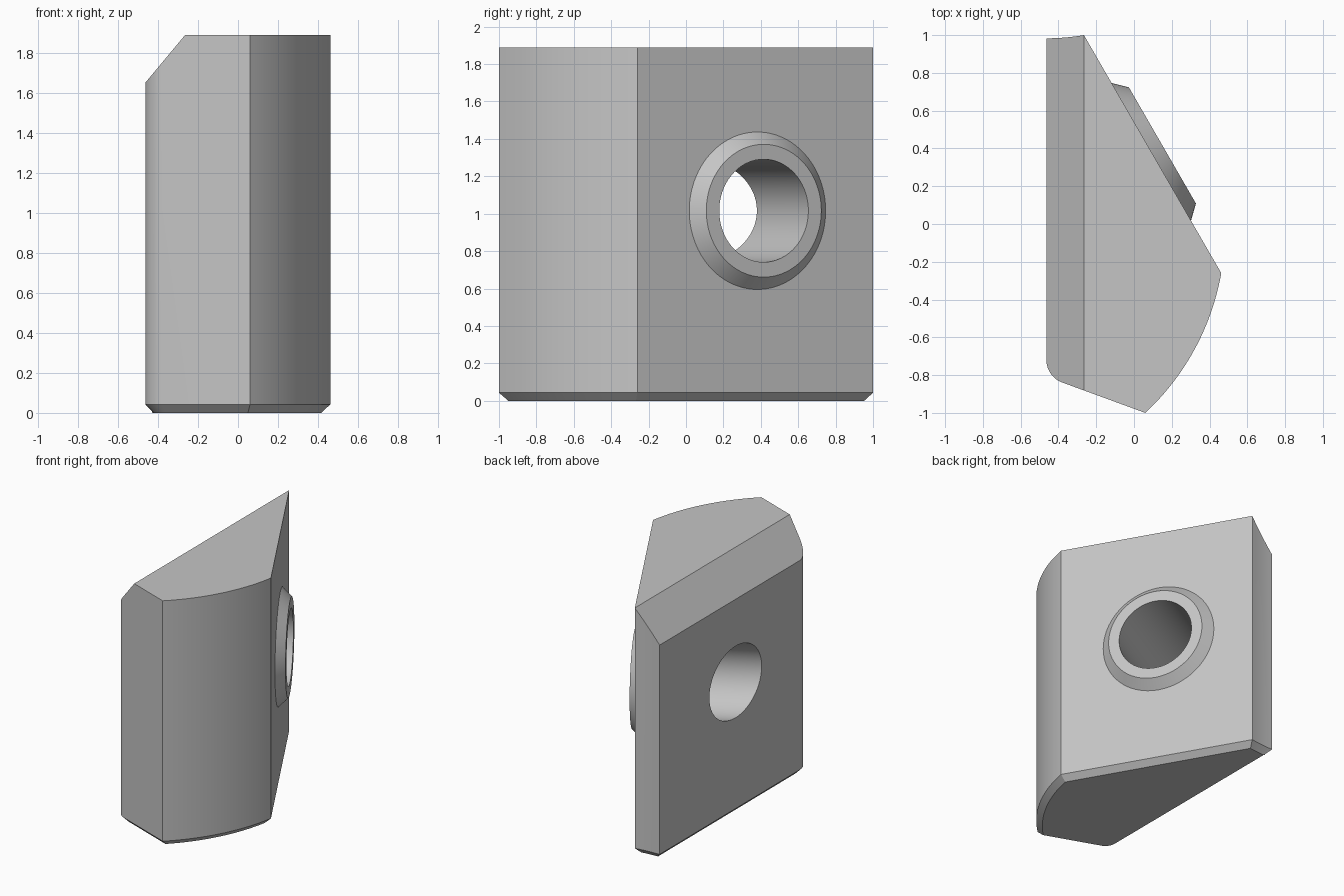
import bpy, bmesh
from math import sin, cos, tan, pi, atan2, radians
from mathutils import Vector

cube = bpy.data.objects.get("Cube")
if cube:
    bpy.data.objects.remove(cube, do_unlink=True)

HEIGHT, BEVEL = 1.89, 0.043

grey = bpy.data.materials.new("plain_grey")
grey.use_nodes = True
grey.diffuse_color = (0.56, 0.56, 0.56, 1)
grey.node_tree.nodes["Principled BSDF"].inputs["Base Color"].default_value = (0.56, 0.56, 0.56, 1)


def arc(a, b, turn, steps):
    """Points from a to b on an arc that turns left by the given degrees."""
    a, b = Vector(a), Vector(b)
    half = radians(turn) / 2
    chord = b - a
    left = Vector((-chord.y, chord.x))
    centre = (a + b) / 2 + left / (2 * tan(half))
    r = a - centre
    points = []
    for i in range(steps + 1):
        t = 2 * half * i / steps
        points.append(centre + Vector((r.x * cos(t) - r.y * sin(t), r.x * sin(t) + r.y * cos(t))))
    return points


def inset(points, d):
    """Mitred inward offset of a counter-clockwise outline."""
    result = []
    for i, p in enumerate(points):
        e1 = (p - points[i - 1]).normalized()
        e2 = (points[(i + 1) % len(points)] - p).normalized()
        n1, n2 = Vector((-e1.y, e1.x)), Vector((-e2.y, e2.x))
        result.append(p + (n1 + n2) * d / (1 + n1.dot(n2)))
    return result


def loft(name, rings):
    """Closed solid through equal-length rings of points."""
    bm = bmesh.new()
    loops = [[bm.verts.new(p) for p in ring] for ring in rings]
    n = len(loops[0])
    for low, high in zip(loops, loops[1:]):
        for i in range(n):
            j = (i + 1) % n
            bm.faces.new((low[i], low[j], high[j], high[i]))
    bm.faces.new(loops[0][::-1])
    bm.faces.new(loops[-1])
    bmesh.ops.recalc_face_normals(bm, faces=bm.faces)
    mesh = bpy.data.meshes.new(name)
    bm.to_mesh(mesh)
    bm.free()
    mesh.materials.append(grey)
    obj = bpy.data.objects.new(name, mesh)
    bpy.context.collection.objects.link(obj)
    return obj


def select(obj):
    bpy.ops.object.select_all(action='DESELECT')
    obj.select_set(True)
    bpy.context.view_layer.objects.active = obj


def combine(target, tool, operation):
    tool.hide_render = True
    mod = target.modifiers.new(operation.lower(), 'BOOLEAN')
    mod.operation, mod.solver, mod.object = operation, 'EXACT', tool
    select(target)
    bpy.ops.object.modifier_apply(modifier=mod.name)
    bpy.data.objects.remove(tool, do_unlink=True)


# Body outline: front curve, slanted face, shallow back curve, rounded corner
back_tip, back_corner = (-0.265, 1.0), (-0.464, 0.983)
outline = arc((0.06, -1.0), (0.462, -0.26), 37, 24)
outline += arc(back_corner, back_tip, 10, 6)[::-1]
outline += arc((-0.464, -0.715), (-0.383, -0.838), 70, 10)


def at_height(points, z):
    return [Vector((p.x, p.y, z)) for p in points]


body = loft("wedge_block", [at_height(inset(outline, BEVEL), 0),
                            at_height(outline, BEVEL),
                            at_height(outline, HEIGHT)])

# Sloped cut along the top edge of the flat side
bm = bmesh.new()
bm.from_mesh(body.data)
cut = bmesh.ops.bisect_plane(bm, geom=bm.verts[:] + bm.edges[:] + bm.faces[:], dist=1e-5,
                             plane_co=(-0.265, 0, HEIGHT), plane_no=(-0.24, 0, 0.2),
                             clear_outer=True)
rim = [e for e in bm.edges if e.is_boundary]
bmesh.ops.holes_fill(bm, edges=rim, sides=0)
bmesh.ops.recalc_face_normals(bm, faces=bm.faces)
bm.to_mesh(body.data)
bm.free()

# Raised conical collar and through bore, square to the slanted face
along = Vector((0.727, -1.26, 0)).normalized()
axis = Vector((-along.y, along.x, 0))
base = Vector((0.0915, 0.382, 1.016))


def circle(radius, depth, sides=96):
    return [base + axis * depth + along * radius * cos(2 * pi * i / sides)
            + Vector((0, 0, radius * sin(2 * pi * i / sides))) for i in range(sides)]


collar = loft("collar", [circle(0.421, -0.06), circle(0.421, 0), circle(0.355, 0.068)])
combine(body, collar, 'UNION')
bore = loft("bore_cutter", [circle(0.275, -1.2), circle(0.275, 0.3)])
combine(body, bore, 'DIFFERENCE')

select(body)
bpy.ops.object.shade_smooth_by_angle(angle=radians(25))
